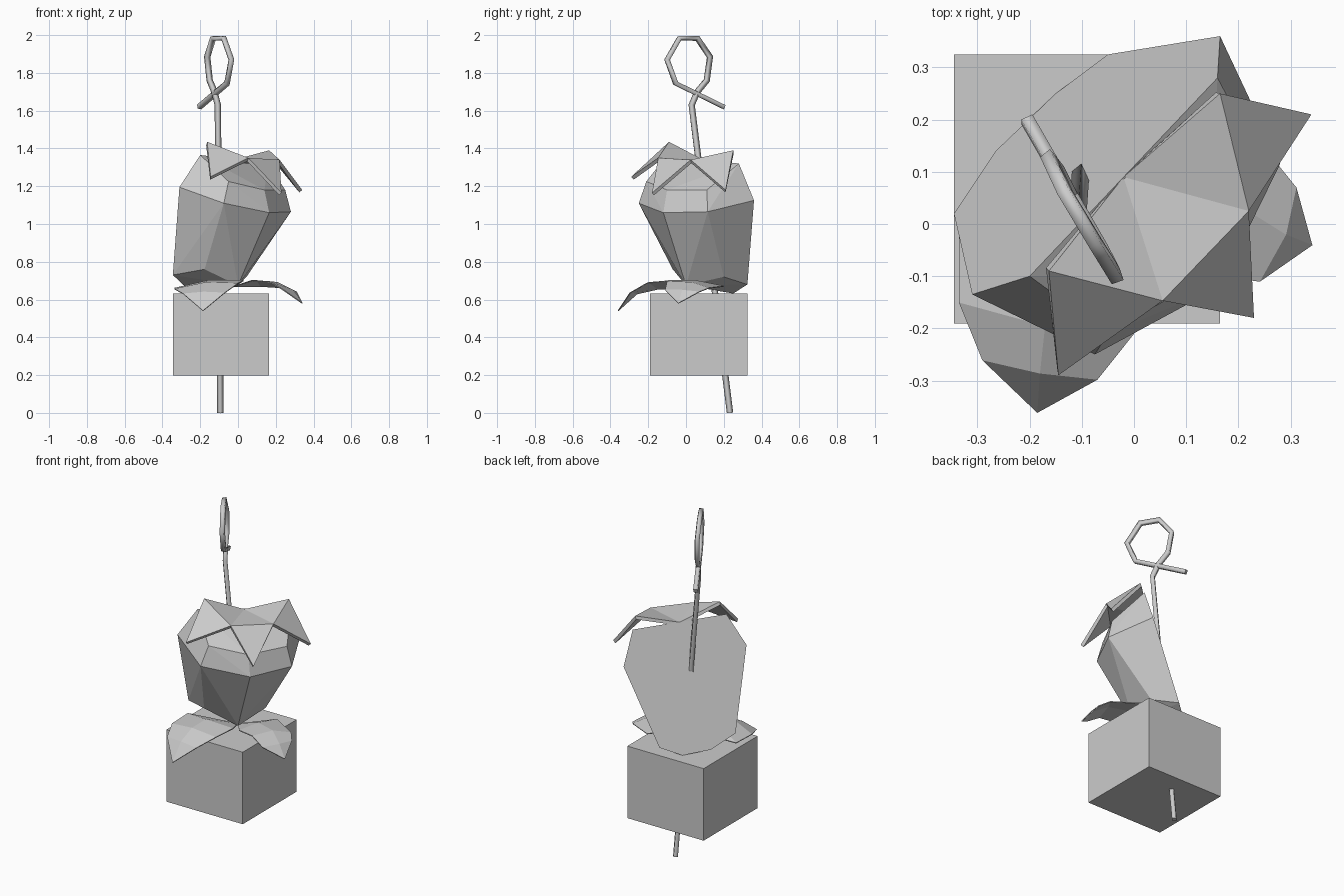
import bpy, bmesh

cube = bpy.data.objects.get("Cube")
if cube:
    bpy.data.objects.remove(cube, do_unlink=True)

GREY = (0.6, 0.6, 0.6, 1)
grey = bpy.data.materials.new("plain_grey")
grey.use_nodes = True
grey.diffuse_color = GREY
grey.node_tree.nodes["Principled BSDF"].inputs["Base Color"].default_value = GREY


def add_object(name, data):
    obj = bpy.data.objects.new(name, data)
    data.materials.append(grey)
    bpy.context.collection.objects.link(obj)
    return obj


def add_mesh(name, verts, faces):
    mesh = bpy.data.meshes.new(name)
    mesh.from_pydata(verts, [], faces)
    return add_object(name, mesh)


def thicken(obj, amount, offset):
    mod = obj.modifiers.new("thickness", "SOLIDIFY")
    mod.thickness = amount
    mod.offset = offset


def add_hull(name, points):
    bm = bmesh.new()
    for p in points:
        bm.verts.new(p)
    bmesh.ops.convex_hull(bm, input=bm.verts[:])
    bmesh.ops.dissolve_limit(bm, angle_limit=0.07, verts=bm.verts[:], edges=bm.edges[:])
    bmesh.ops.recalc_face_normals(bm, faces=bm.faces[:])
    mesh = bpy.data.meshes.new(name)
    bm.to_mesh(mesh)
    bm.free()
    return add_object(name, mesh)


# Base block
base = bpy.data.meshes.new("base_block")
bm = bmesh.new()
bmesh.ops.create_cube(bm, size=1)
bm.to_mesh(base)
bm.free()
block = add_object("base_block", base)
block.scale = (0.51, 0.515, 0.435)
block.location = (-0.09, 0.067, 0.415)

# Faceted fruit with a flat, sloping back
lower_ring = [(-0.345, 0.02, 0.73), (-0.177, -0.07, 0.76), (0, 0, 0.675),
              (0.045, 0.2, 0.72), (-0.05, 0.325, 0.68),
              (-0.15, 0.25, 0.632), (-0.265, 0.14, 0.655)]
wide_ring = [(-0.31, -0.135, 1.195), (-0.075, -0.25, 1.11), (0.165, -0.12, 1.06),
             (0.28, 0.115, 1.065), (0.165, 0.36, 1.125)]
upper_ring = [(-0.2, -0.1, 1.365), (-0.05, -0.21, 1.225), (0.14, -0.1, 1.18),
              (0.25, 0.11, 1.18), (0.16, 0.28, 1.32)]
add_hull("fruit_body", lower_ring + wide_ring + upper_ring)

# Star-shaped leaf crown: a centre, two valleys and five tips
crown = add_mesh("leaf_crown",
                 [(-0.02, 0.09, 1.34), (0.055, -0.147, 1.35), (0.22, 0.025, 1.34),
                  (-0.163, -0.09, 1.435), (-0.145, -0.29, 1.25), (0.23, -0.18, 1.165),
                  (0.34, 0.21, 1.18), (0.165, 0.25, 1.39)],
                 [(0, 3, 1), (0, 1, 2), (0, 2, 7), (3, 4, 1), (1, 5, 2), (2, 6, 7)])
thicken(crown, 0.02, -1)


# Drooping base leaves: root, rows of (edge, midrib, edge), tip
def add_leaf(name, root, rows, tip):
    verts = [root] + [p for row in rows for p in row] + [tip]
    last = len(verts) - 1
    faces = [(0, 1, 2), (0, 2, 3)]
    for r in range(len(rows) - 1):
        for s in (1, 2):
            i = r * 3 + s
            faces.append((i, i + 3, i + 4, i + 1))
    faces += [(last - 3, last, last - 2), (last - 2, last, last - 1)]
    thicken(add_mesh(name, verts, faces), 0.005, 0)


add_leaf("right_leaf", (-0.02, 0.03, 0.67),
         [[(-0.335, 0, 0.66), (-0.16, -0.08, 0.7), (0.03, -0.09, 0.7)],
          [(-0.335, -0.15, 0.655), (-0.17, -0.195, 0.69), (0, -0.21, 0.685)],
          [(-0.29, -0.26, 0.63), (-0.18, -0.285, 0.64), (-0.07, -0.297, 0.635)]],
         (-0.185, -0.36, 0.54))
add_leaf("left_leaf", (-0.02, 0.03, 0.67),
         [[(0.07, -0.09, 0.7), (0.1, 0.05, 0.7), (0.12, 0.2, 0.67)],
          [(0.165, -0.1, 0.695), (0.21, 0.03, 0.69), (0.27, 0.12, 0.66)],
          [(0.24, -0.11, 0.65), (0.29, -0.02, 0.65), (0.31, 0.07, 0.64)]],
         (0.34, -0.04, 0.58))

# Square wire running through the model and ending in a loop
path = [(-0.093, 0.233, 0), (-0.107, 0.03, 1.63), (-0.125, 0.06, 1.7),
        (-0.15, 0.11, 1.76), (-0.163, 0.127, 1.885), (-0.132, 0.06, 1.983),
        (-0.075, -0.035, 1.983), (-0.035, -0.1, 1.87), (-0.058, -0.055, 1.745),
        (-0.205, 0.2, 1.62)]
curve = bpy.data.curves.new("looped_wire", "CURVE")
curve.dimensions = "3D"
curve.bevel_depth = 0.017
curve.bevel_resolution = 0
curve.use_fill_caps = True
spline = curve.splines.new("POLY")
spline.points.add(len(path) - 1)
for point, p in zip(spline.points, path):
    point.co = (*p, 1)
add_object("looped_wire", curve)
